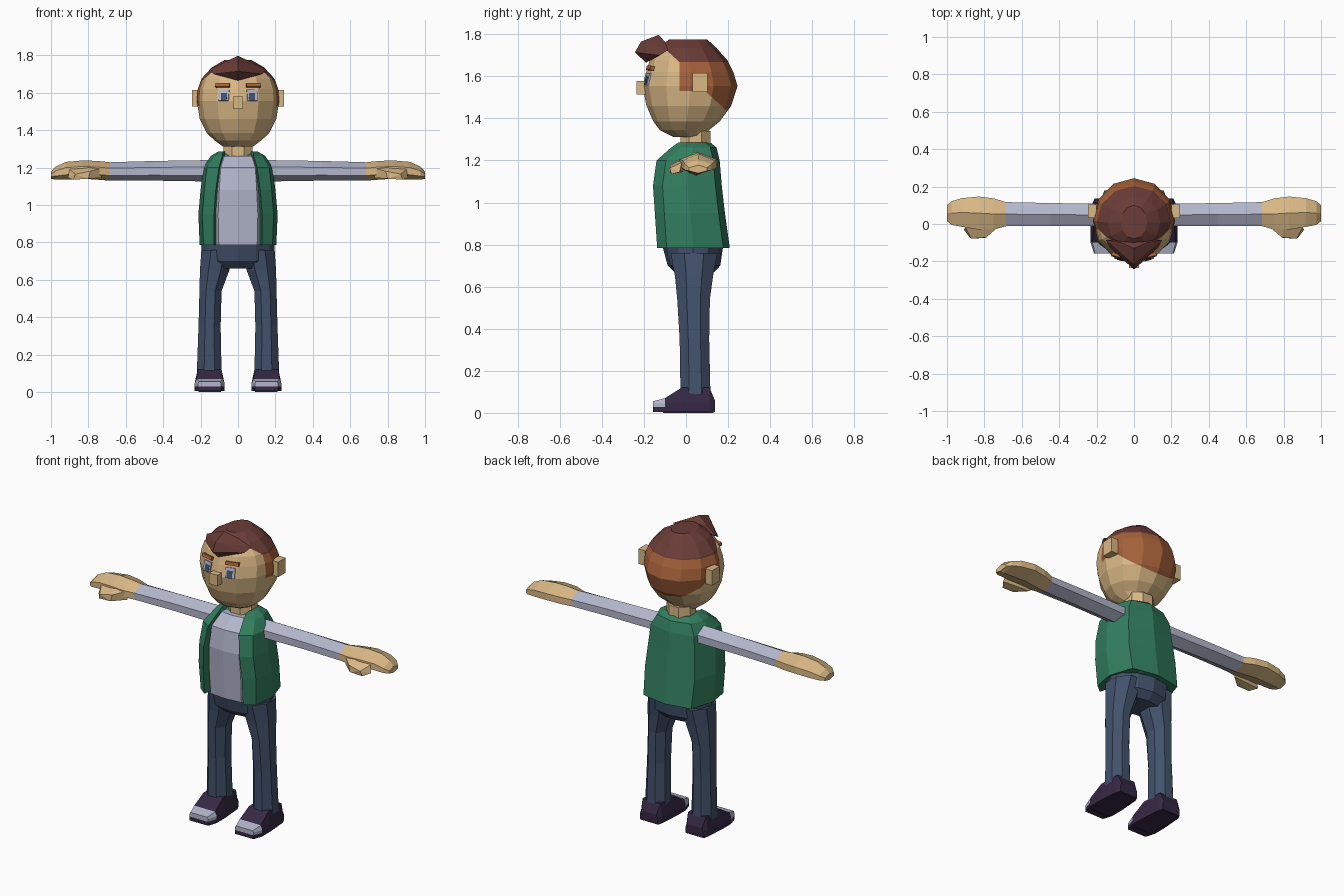
import bpy, bmesh, math
from mathutils import Vector
from mathutils.bvhtree import BVHTree

if "Cube" in bpy.data.objects:
    bpy.data.objects.remove(bpy.data.objects["Cube"])


def material(name, rgb):
    m = bpy.data.materials.new(name)
    m.diffuse_color = (*rgb, 1)
    m.use_nodes = True
    m.node_tree.nodes["Principled BSDF"].inputs["Base Color"].default_value = m.diffuse_color
    return m


SKIN = material("skin", (0.70, 0.48, 0.235))
HAIR = material("dark_hair", (0.145, 0.045, 0.038))
SIDE_HAIR = material("light_hair", (0.38, 0.12, 0.042))
VEST = material("green_vest", (0.032, 0.21, 0.115))
SHIRT = material("pale_shirt", (0.45, 0.47, 0.60))
JEANS = material("blue_jeans", (0.055, 0.085, 0.15))
SHOE = material("dark_shoe", (0.037, 0.021, 0.058))


def finish(name, bm, mats, rule=None):
    bmesh.ops.recalc_face_normals(bm, faces=bm.faces)
    if rule:
        for f in bm.faces:
            f.material_index = rule(f.calc_center_median())
    me = bpy.data.meshes.new(name)
    bm.to_mesh(me)
    bm.free()
    for m in mats:
        me.materials.append(m)
    ob = bpy.data.objects.new(name, me)
    bpy.context.collection.objects.link(ob)
    return ob


def loft(name, rings, mats, cuts=(), rule=None):
    """Skin closed rings of points, cap the ends, then slice along planes."""
    bm = bmesh.new()
    vs = [[bm.verts.new(p) for p in r] for r in rings]
    n = len(rings[0])
    for a, b in zip(vs, vs[1:]):
        for i in range(n):
            j = (i + 1) % n
            bm.faces.new((a[i], a[j], b[j], b[i]))
    bm.faces.new(vs[0])
    bm.faces.new(vs[-1])
    for co, no in cuts:
        bmesh.ops.bisect_plane(bm, geom=bm.verts[:] + bm.edges[:] + bm.faces[:],
                               plane_co=co, plane_no=no)
    return finish(name, bm, mats, rule)


def flat_ring(n, cx, cy, rx, ry, z, turn=0.0):
    """Horizontal ellipse, first corner facing the front."""
    t = [2 * math.pi * (i + turn) / n for i in range(n)]
    return [(cx + rx * math.sin(a), cy - ry * math.cos(a), z) for a in t]


def arm_ring(s, x, y0, y1, z0, z1):
    """Hexagon across the arm, corner up."""
    cy, cz, ry, rz = (y0 + y1) / 2, (z0 + z1) / 2, (y1 - y0) / 2, (z1 - z0) / 2
    h = [(0, 1), (1, .35), (1, -.45), (0, -1), (-1, -.45), (-1, .35)]
    return [(s * x, cy + a * ry, cz + b * rz) for a, b in h]


def box(name, center, size, mat, rot=None):
    bm = bmesh.new()
    bmesh.ops.create_cube(bm, size=1)
    for v in bm.verts:
        v.co = Vector(a * b for a, b in zip(v.co, size))
        if rot:
            v.co = rot @ v.co
        v.co += Vector(center)
    return finish(name, bm, [mat])


def hull(name, pts, mat):
    bm = bmesh.new()
    for p in pts:
        bm.verts.new(p)
    res = bmesh.ops.convex_hull(bm, input=bm.verts)
    loose = [v for v in bm.verts if not v.link_faces]
    bmesh.ops.delete(bm, geom=loose, context='VERTS')
    return finish(name, bm, [mat])


# Head: z, half width, front y, back y
HEAD = [(1.312, .08, -.06, .09), (1.345, .125, -.125, .11), (1.385, .168, -.155, .16),
        (1.46, .205, -.188, .215), (1.555, .22, -.207, .245), (1.62, .215, -.19, .225),
        (1.675, .195, -.173, .198), (1.735, .14, -.13, .145), (1.776, .07, -.08, .10)]
FRONT, LINE = Vector((0, -.03, 1.667)), Vector((0, .67, .74))


def head_colour(c):
    if c.z > 1.667 and (c - FRONT).dot(LINE) > 0:
        return 1
    low = 1.53 if c.y < .09 else 1.53 - (c.y - .09) * .9
    return 2 if c.y > -.03 and c.z > low else 0


head = loft("head", [flat_ring(12, 0, (f + b) / 2, w, (b - f) / 2, z) for z, w, f, b in HEAD],
            [SKIN, HAIR, SIDE_HAIR],
            [(FRONT, (0, 1, 0)), (FRONT, (0, 0, 1)), (FRONT, LINE),
             ((0, .09, 1.53), (0, .9, 1)), ((0, 0, 1.53), (0, 0, 1)), ((0, .09, 0), (0, 1, 0))],
            head_colour)

# Swept-up front hair
hull("front_hair", [(0, -.243, 1.714), (0, -.214, 1.765), (0, -.13, 1.797), (0, -.19, 1.665)]
     + [(s * x, y, z) for s in (-1, 1) for x, y, z in
        ((.15, -.085, 1.725), (.13, -.125, 1.70), (.07, -.10, 1.765))], HAIR)

# Face details laid on the head surface
bm = bmesh.new()
bm.from_mesh(head.data)
tree = BVHTree.FromBMesh(bm)
bm.free()


def on_face(name, x, z, size, mat, lift=0.0, probe=None):
    px, pz = probe or (x, z)
    p, n, _, _ = tree.ray_cast(Vector((px, -1, pz)), Vector((0, 1, 0)))
    p.y -= ((x - px) * n.x + (z - pz) * n.z) / n.y + p.y - p.y
    p.x, p.z = x, z
    box(name, p + n * lift, size, mat, n.to_track_quat('Y', 'Z'))


for s, side in ((-1, "left"), (1, "right")):
    eye = (s * .07, 1.59)
    on_face(side + "_eye", s * .075, 1.585, (.056, .009, .06), SHIRT, .003, eye)
    on_face(side + "_iris", s * .073, 1.577, (.032, .009, .042), JEANS, .005, eye)
    on_face(side + "_eyebrow", s * .08, 1.637, (.078, .02, .02), SIDE_HAIR, .006)
    box(side + "_ear", (s * .224, .067, 1.57), (.045, .072, .09), SKIN)
box("nose", (0, -.213, 1.546), (.055, .045, .066), SKIN)

# Neck
loft("neck", [flat_ring(8, 0, .045, .085, .078, z, .5) for z in (1.22, 1.34)], [SKIN])

# Torso: z, half width, front y, back y, half opening
TORSO = [(.785, .205, -.137, .208, .117), (.95, .212, -.148, .185, .117),
         (1.08, .20, -.157, .17, .107), (1.2, .185, -.14, .16, .09),
         (1.262, .145, -.07, .145, .072), (1.286, .105, -.035, .115, .068)]


def mirrored(half):
    """Complete a right-hand outline that runs from front to back."""
    return half + [(-x, y, z) for x, y, z in reversed(half) if x]


def vest_ring(z, w, f, b, g):
    c = (f + b) / 2
    return mirrored([(g, f + .055, z), (g + .012, f, z), (max(.9 * w, g + .02), f + .045, z),
                     (w, c, z), (.78 * w, b - .03, z), (0, b, z)])


def shirt_ring(z, w, f, b, g):
    c = (f + b) / 2
    ring = mirrored([(.5 * w, f + .022, z), (.85 * w, c, z), (.5 * w, b - .03, z), (0, b - .03, z)])
    return ring + [(0, f + .012, z)]


loft("vest", [vest_ring(*t) for t in TORSO], [VEST])
loft("shirt", [shirt_ring(*t) for t in TORSO[:5]], [SHIRT])

# Hips
loft("hips", [flat_ring(12, 0, y, rx, ry, z) for z, y, rx, ry in
              ((.66, .04, .14, .085), (.70, .038, .193, .125), (.83, .03, .195, .152))], [JEANS])

for s, side in ((-1, "left"), (1, "right")):
    # Trouser legs
    loft(side + "_leg", [flat_ring(8, s * x, y, rx, ry, z, .5) for z, x, y, rx, ry in
                         ((.76, .108, .038, .095, .12), (.65, .125, .038, .085, .098),
                          (.54, .147, .036, .064, .084), (.35, .152, .04, .064, .076),
                          (.09, .154, .045, .072, .077))], [JEANS])

    # Shoes: y, half width at sole, half width on top, top height
    SHOES = [(-.157, .062, .056, .055), (-.10, .08, .07, .07), (-.02, .08, .064, .12),
             (.112, .07, .06, .12), (.137, .058, .05, .06)]
    loft(side + "_shoe",
         [[(s * .152 + dx, y, z) for dx, z in
           ((-a, .005), (a, .005), (a, .045), (b, h), (-b, h), (-a, .045))]
          for y, a, b, h in SHOES], [SHOE, SHIRT], [((0, 0, .028), (0, 0, 1))],
         lambda c: 1 if c.y < -.1 and c.z > .028 else 0)
    box(side + "_sole", (s * .152, .01, .01), (.12, .24, .02), SHOE)

    # Sleeve
    loft(side + "_sleeve", [arm_ring(s, *a) for a in
                            ((.13, -.012, .107, 1.125, 1.24), (.45, -.01, .112, 1.13, 1.235),
                             (.685, -.012, .117, 1.13, 1.228))], [SHIRT])

    # Hand with fingers closed together, and thumb
    loft(side + "_hand", [arm_ring(s, *a) for a in
                          ((.685, -.012, .117, 1.13, 1.228), (.75, -.03, .137, 1.135, 1.235),
                           (.83, -.03, .147, 1.14, 1.238), (.92, -.015, .138, 1.135, 1.23),
                           (.975, -.005, .122, 1.135, 1.205), (1.0, .015, .10, 1.14, 1.178))],
         [SKIN])
    hull(side + "_thumb", [(s * x, y, z) for x, y, z in
                           ((.72, -.01, 1.2), (.73, -.015, 1.145), (.79, -.072, 1.18),
                            (.80, -.075, 1.14), (.87, -.078, 1.165), (.88, -.07, 1.135),
                            (.91, -.03, 1.145), (.90, -.02, 1.19), (.80, 0, 1.215))], SKIN)
